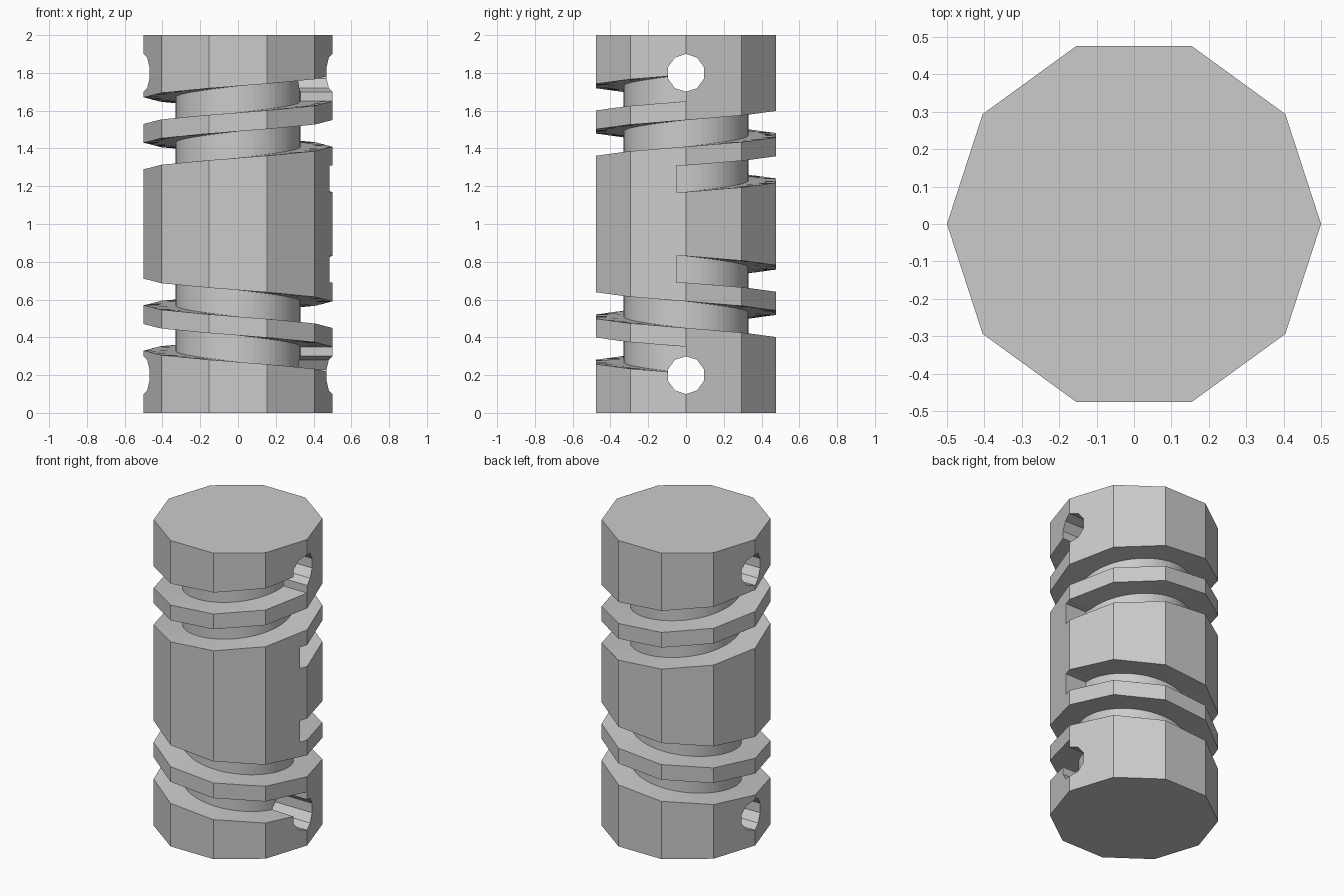
import bpy, bmesh, math
from mathutils import Matrix

default_cube = bpy.data.objects.get("Cube")
if default_cube:
    bpy.data.objects.remove(default_cube)

HEIGHT, RADIUS, SIDES = 2.0, 0.5, 10
CORE = 0.33                    # radius at the groove floor
START, PITCH, HALF = 1.24, 0.24, 0.07
TURNS, STEPS = 2, 72

grey = bpy.data.materials.new("plain grey")
grey.use_nodes = True
grey.diffuse_color = (0.6, 0.6, 0.6, 1)
grey.node_tree.nodes["Principled BSDF"].inputs["Base Color"].default_value = grey.diffuse_color


def make_object(name, bm):
    bmesh.ops.recalc_face_normals(bm, faces=bm.faces)
    mesh = bpy.data.meshes.new(name)
    bm.to_mesh(mesh)
    bm.free()
    mesh.materials.append(grey)
    obj = bpy.data.objects.new(name, mesh)
    bpy.context.collection.objects.link(obj)
    return obj


def prism(name, radius, depth, matrix):
    bm = bmesh.new()
    bmesh.ops.create_cone(bm, cap_ends=True, segments=SIDES, radius1=radius,
                          radius2=radius, depth=depth, matrix=matrix)
    return make_object(name, bm)


def spiral_cutter(name, flip):
    """Rectangular section swept up a helix, with a short straight lead-in."""
    bm = bmesh.new()

    def section(angle, z, shift=0.0):
        corners = ((CORE, -HALF), (0.7, -HALF), (0.7, HALF), (CORE, HALF))
        return [bm.verts.new((r * math.cos(angle), r * math.sin(angle) + shift, z + h))
                for r, h in corners]

    rings = [section(0, START, -0.05)]
    for i in range(TURNS * STEPS + 1):
        t = i / STEPS
        rings.append(section(math.tau * t, START + PITCH * t))
    for a, b in zip(rings, rings[1:]):
        for k in range(4):
            n = (k + 1) % 4
            bm.faces.new((a[k], a[n], b[n], b[k]))
    bm.faces.new(rings[0])
    bm.faces.new(rings[-1])
    if flip:
        for v in bm.verts:
            v.co.z = HEIGHT - v.co.z
    return make_object(name, bm)


# Ten-sided body, corners on the x axis
body = prism("grooved_body", RADIUS, HEIGHT,
             Matrix.Translation((0, 0, HEIGHT / 2)) @ Matrix.Rotation(math.pi / 2, 4, "Z"))
# Put a corner exactly on +x whichever way the primitive starts
if max(v.co.x for v in body.data.vertices) < RADIUS - 0.001:
    body.data.transform(Matrix.Rotation(math.pi / 2, 4, "Z"))

# Mirrored spiral grooves and cross holes
cutters = [spiral_cutter("upper_groove_cutter", False),
           spiral_cutter("lower_groove_cutter", True)]
for name, z in (("upper_hole_cutter", 1.8), ("lower_hole_cutter", 0.2)):
    hole = prism(name, 0.1, 1.5, Matrix.Rotation(math.pi / 2, 4, "Y"))
    if max(v.co.z for v in hole.data.vertices) < 0.0999:
        hole.data.transform(Matrix.Rotation(math.pi / 2, 4, "X"))
    hole.data.transform(Matrix.Translation((0, 0, z)))
    cutters.append(hole)

bpy.context.view_layer.objects.active = body
for cutter in cutters:
    cutter.hide_render = True
    cut = body.modifiers.new(cutter.name, "BOOLEAN")
    cut.operation = "DIFFERENCE"
    cut.solver = "EXACT"
    cut.object = cutter
    bpy.ops.object.modifier_apply(modifier=cut.name)
    bpy.data.objects.remove(cutter)
